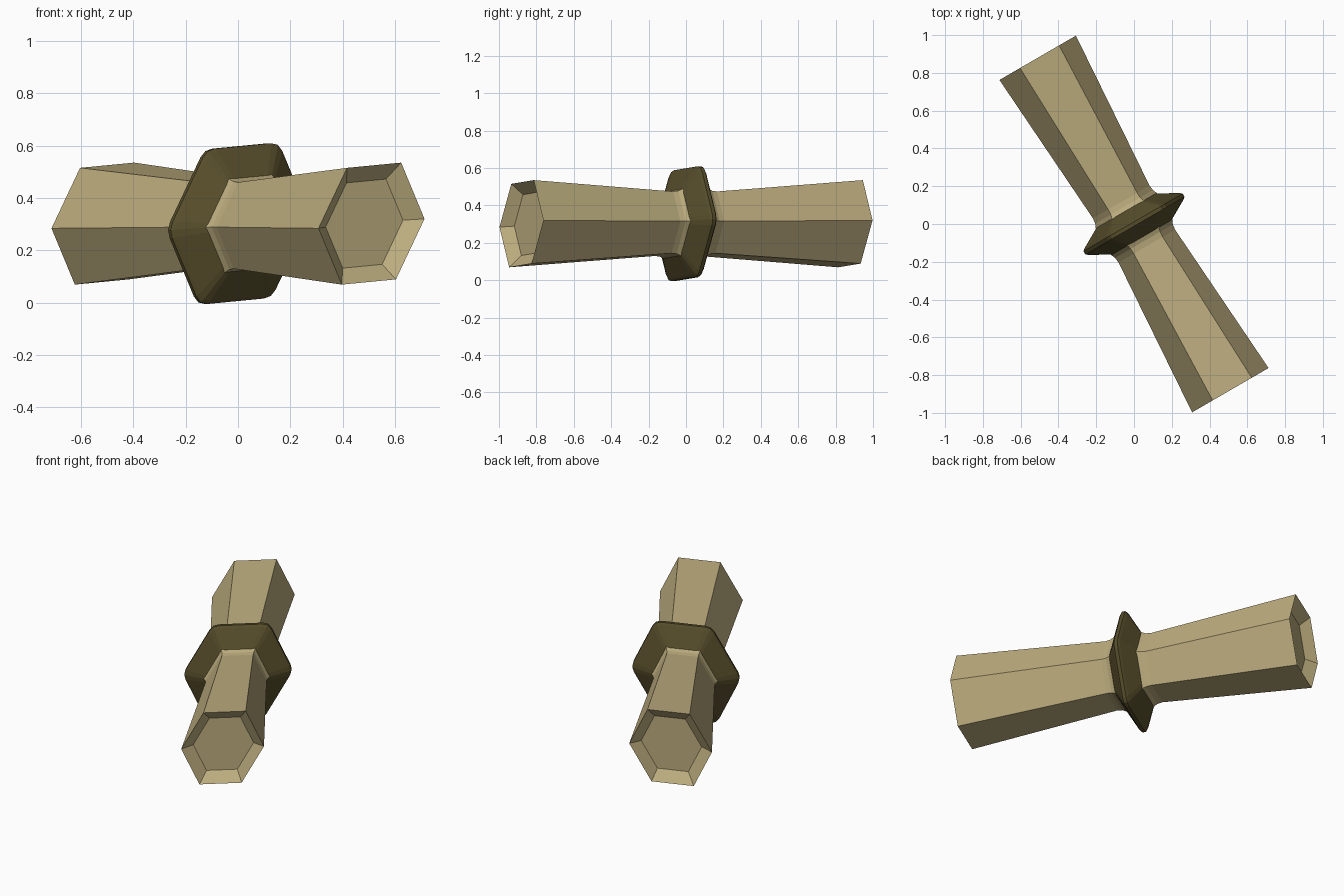
import bpy, bmesh
from math import radians
from mathutils import Vector, Matrix

if "Cube" in bpy.data.objects:
    bpy.data.objects.remove(bpy.data.objects["Cube"])

# Slightly skewed hexagon section shared by every part (half of it, rest by point symmetry)
HALF = [Vector((0.234, 0.018)), Vector((0.131, 0.233)), Vector((-0.108, 0.213))]
HEX = HALF + [-p for p in HALF]
PLACE = Matrix.Translation((0, 0, 0.302)) @ Matrix.Rotation(radians(30.1), 4, 'Z')


def material(name, color):
    m = bpy.data.materials.new(name)
    m.diffuse_color = (*color, 1)
    m.use_nodes = True
    m.node_tree.nodes["Principled BSDF"].inputs["Base Color"].default_value = m.diffuse_color
    return m


def rounded(points, cut):
    """Replace each corner by three points of a small arc."""
    out = []
    n = len(points)
    for i, p in enumerate(points):
        a = p + (points[i - 1] - p).normalized() * cut
        b = p + (points[(i + 1) % n] - p).normalized() * cut
        out += [a, (a + b + 2 * p) / 4, b]
    return out


def loft(name, section, stations, mat):
    """Skin scaled copies of the section along the local y axis."""
    bm = bmesh.new()
    rings = [[bm.verts.new((p.x * s, a, p.y * s)) for p in section] for s, a in stations]
    n = len(section)
    for r0, r1 in zip(rings, rings[1:]):
        for i in range(n):
            j = (i + 1) % n
            bm.faces.new((r0[i], r0[j], r1[j], r1[i]))
    bm.faces.new(rings[0])
    bm.faces.new(rings[-1])
    bmesh.ops.recalc_face_normals(bm, faces=bm.faces)
    bm.transform(PLACE)
    me = bpy.data.meshes.new(name)
    bm.to_mesh(me)
    bm.free()
    ob = bpy.data.objects.new(name, me)
    me.materials.append(mat)
    bpy.context.collection.objects.link(ob)
    return ob


def mirrored(half):
    return half + [(s, -a) for s, a in reversed(half)]


tan = material("tan", (0.51, 0.42, 0.21))
olive = material("dark_olive", (0.095, 0.075, 0.024))

# Flared hexagonal shaft: recessed end, rim, taper, small flare against the collar
loft("shaft", HEX, mirrored([(0.73, -0.962), (1.0, -1.017), (0.74, -0.135),
                             (0.755, -0.105), (0.82, -0.07)]), tan)

# Central collar: bevelled hexagonal disc thinning towards its rim
loft("collar", rounded([p * 1.33 for p in HEX], 0.035),
     mirrored([(0.6, -0.082), (0.96, -0.02), (1.0, -0.01)]), olive)
